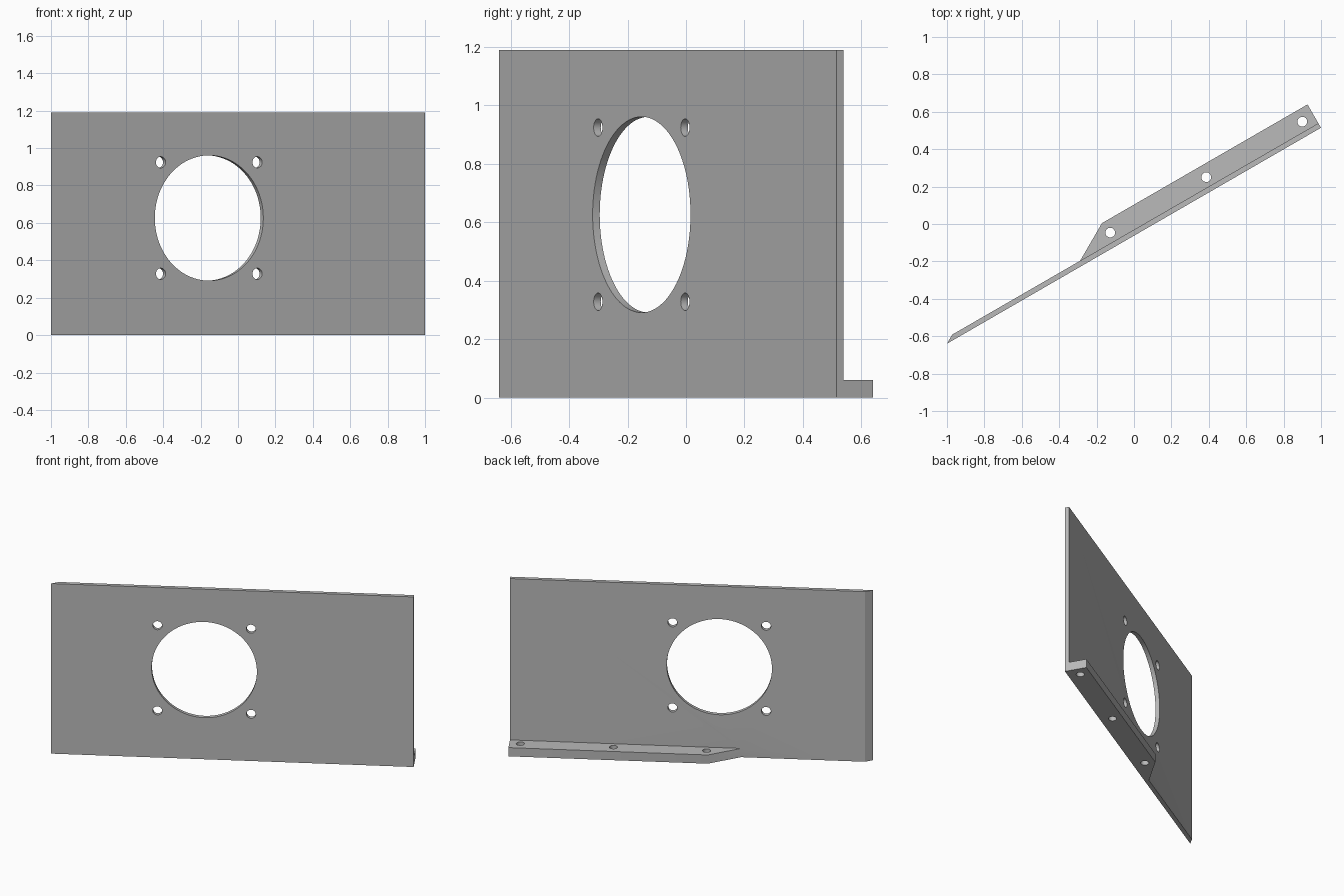
import bpy, bmesh
from math import radians
from mathutils import Matrix, Vector

cube = bpy.data.objects.get("Cube")
if cube:
    bpy.data.objects.remove(cube, do_unlink=True)

# Local frame: x runs along the panel, y through its thickness, z up
LENGTH, HEIGHT, THICK = 2.309, 1.19, 0.028
FLANGE_DEPTH, FLANGE_HEIGHT = 0.144, 0.061
PLACE = Matrix.Translation((-1, -0.64, 0)) @ Matrix.Rotation(radians(30), 4, 'Z')

grey = bpy.data.materials.new("plain grey")
grey.use_nodes = True
colour = (0.49, 0.49, 0.49, 1)
grey.diffuse_color = colour
grey.node_tree.nodes["Principled BSDF"].inputs["Base Color"].default_value = colour


def add_object(name, bm):
    bmesh.ops.recalc_face_normals(bm, faces=bm.faces)
    mesh = bpy.data.meshes.new(name)
    bm.to_mesh(mesh)
    bm.free()
    mesh.materials.append(grey)
    obj = bpy.data.objects.new(name, mesh)
    bpy.context.collection.objects.link(obj)
    obj.matrix_world = PLACE
    return obj


def prism(name, outline, height):
    bm = bmesh.new()
    base = bm.faces.new([bm.verts.new((x, y, 0)) for x, y in outline])
    top = bmesh.ops.extrude_face_region(bm, geom=[base])["geom"]
    verts = [v for v in top if isinstance(v, bmesh.types.BMVert)]
    bmesh.ops.translate(bm, verts=verts, vec=(0, 0, height))
    return add_object(name, bm)


def cutter(name, centre, radius, along_y, segments):
    bm = bmesh.new()
    turn = Matrix.Rotation(radians(90), 4, 'X') if along_y else Matrix()
    bmesh.ops.create_cone(bm, cap_ends=True, segments=segments, radius1=radius,
                          radius2=radius, depth=0.3,
                          matrix=Matrix.Translation(Vector(centre)) @ turn)
    obj = add_object(name, bm)
    obj.hide_render = True
    return obj


def combine(body, other, operation):
    mod = body.modifiers.new(other.name, 'BOOLEAN')
    mod.object, mod.operation, mod.solver = other, operation, 'EXACT'
    bpy.context.view_layer.objects.active = body
    bpy.ops.object.modifier_apply(modifier=mod.name)
    bpy.data.objects.remove(other, do_unlink=True)


# Upright panel with one slanted end
panel = prism("bracket_panel", [(0, 0), (LENGTH, 0), (LENGTH, THICK), (0.048, THICK)], HEIGHT)

# Foot flange behind the panel, tapered at its inner end
flange = prism("foot_flange", [(0.838, 0.01), (LENGTH, 0.01), (LENGTH, FLANGE_DEPTH),
                               (1.04, FLANGE_DEPTH), (0.838, THICK)], FLANGE_HEIGHT)
bpy.context.view_layer.update()
combine(panel, flange, 'UNION')

# Large round opening and its four surrounding screw holes
CX, CZ, OFFSET = 0.976, 0.626, 0.298
holes = [cutter("opening_cutter", (CX, 0, CZ), 0.335, True, 96)]
for sx in (-1, 1):
    for sz in (-1, 1):
        centre = (CX + sx * OFFSET, 0, CZ + sz * OFFSET)
        holes.append(cutter("screw_hole_cutter", centre, 0.03, True, 32))

# Three mounting holes through the flange
for i in range(3):
    holes.append(cutter("mount_hole_cutter", (1.053 + i * 0.593, 0.078, 0), 0.026, False, 32))

bpy.context.view_layer.update()
for hole in holes:
    combine(panel, hole, 'DIFFERENCE')

bpy.ops.object.select_all(action='DESELECT')
panel.select_set(True)
bpy.context.view_layer.objects.active = panel
bpy.ops.object.shade_smooth_by_angle(angle=radians(30))
